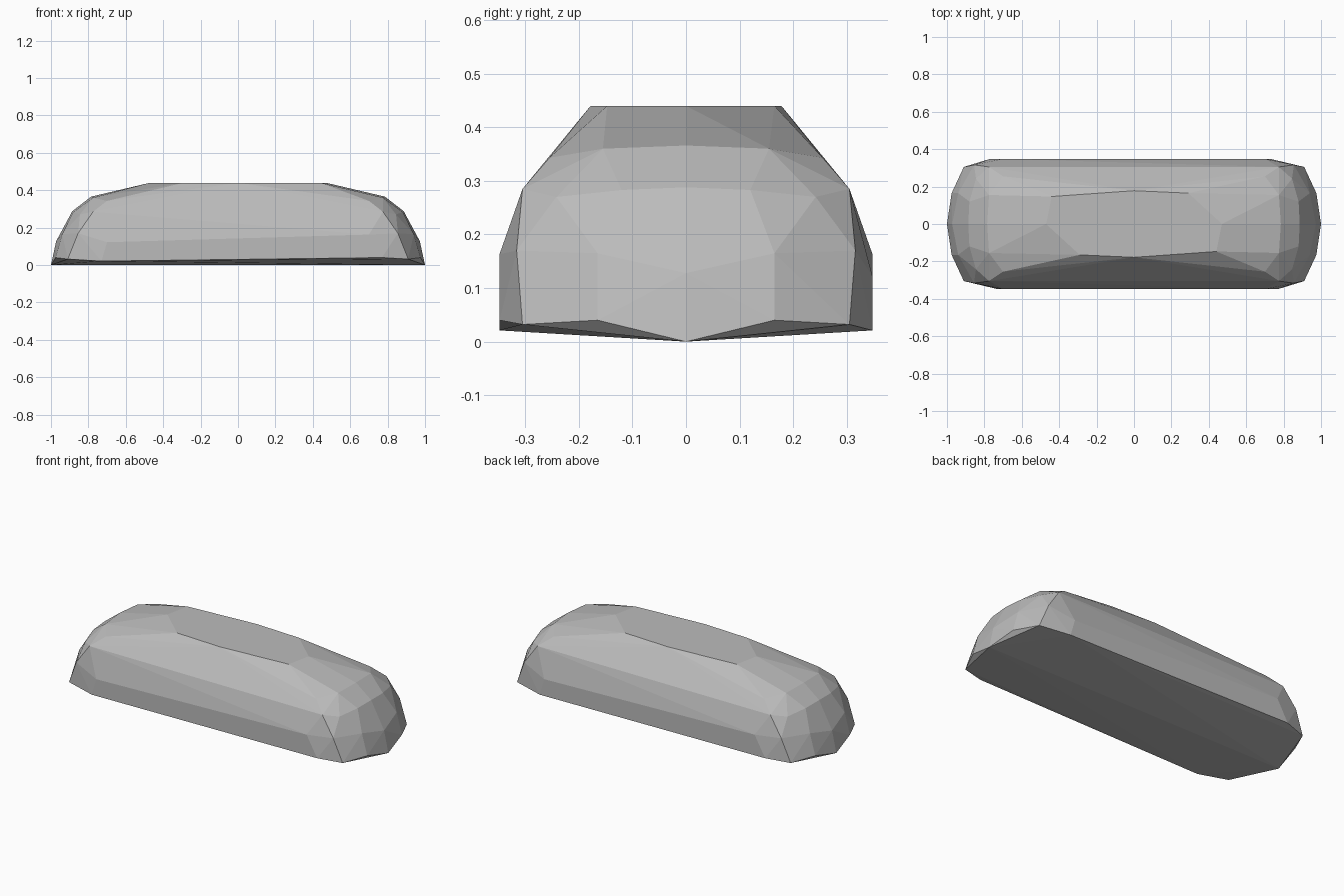
import bpy, bmesh

if "Cube" in bpy.data.objects:
    bpy.data.objects.remove(bpy.data.objects["Cube"])

# One end of the faceted loaf: (x, y, z), mirrored in x and y
END = [
    (1.0, 0, 0), (0.975, 0.165, 0.04), (0.91, 0.305, 0.032),        # base rim
    (0.972, 0, 0.128), (0.94, 0.165, 0.165), (0.855, 0.316, 0.17),   # lower ring
    (0.886, 0, 0.288), (0.88, 0.12, 0.283), (0.845, 0.242, 0.27),    # shoulder ring
    (0.775, 0.305, 0.285),
    (0.785, 0, 0.366), (0.775, 0.155, 0.36), (0.70, 0.255, 0.343),   # crown ring
    (0.47, 0, 0.44),
]
pts = {(sx * x, sy * y, z) for x, y, z in END for sx in (1, -1) for sy in (1, -1)}

# Long sides and flat top, the two sides being half-turn copies of each other
SIDE = [
    (0.77, -0.348, 0.04), (-0.73, -0.348, 0.021),
    (0.70, -0.348, 0.163), (-0.70, -0.348, 0.122),
    (0.44, -0.147, 0.44), (-0.29, -0.165, 0.44), (0.0, -0.178, 0.44),
]
for x, y, z in SIDE:
    pts |= {(x, y, z), (-x, -y, z)}

bm = bmesh.new()
for p in sorted(pts):
    bm.verts.new(p)
hull = bmesh.ops.convex_hull(bm, input=bm.verts)
junk = {g for g in hull["geom_interior"] + hull["geom_unused"]
        if isinstance(g, bmesh.types.BMVert)}
bmesh.ops.delete(bm, geom=list(junk), context='VERTS')
bmesh.ops.dissolve_limit(bm, angle_limit=0.01, verts=bm.verts, edges=bm.edges)
bmesh.ops.recalc_face_normals(bm, faces=bm.faces)

mesh = bpy.data.meshes.new("faceted_body")
bm.to_mesh(mesh)
bm.free()

# Single plain grey
grey = bpy.data.materials.new("plain grey")
grey.diffuse_color = (0.5, 0.5, 0.5, 1)
grey.use_nodes = True
grey.node_tree.nodes["Principled BSDF"].inputs["Base Color"].default_value = grey.diffuse_color
mesh.materials.append(grey)
bpy.context.collection.objects.link(bpy.data.objects.new("faceted_body", mesh))
